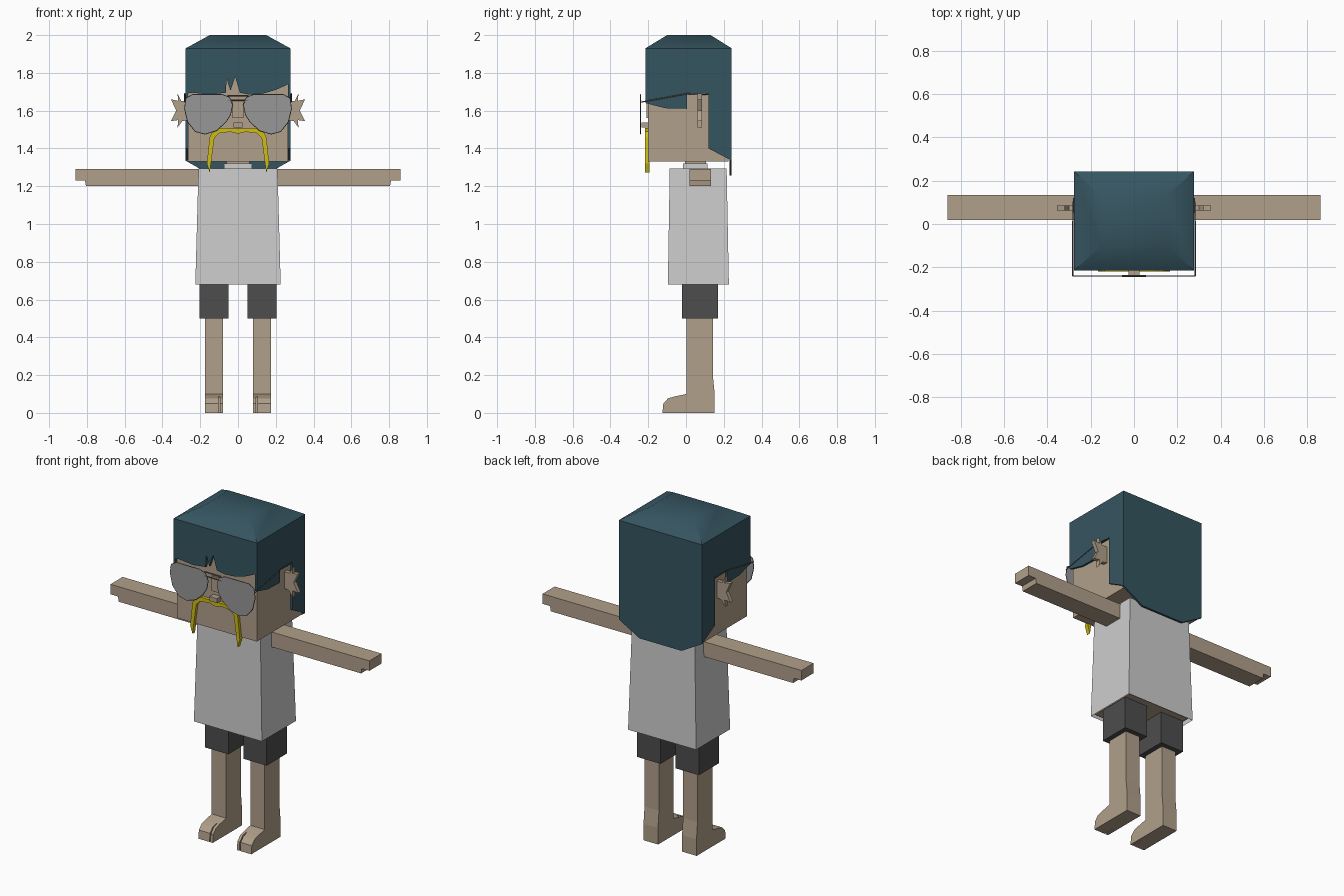
import bpy, bmesh
from mathutils import Vector

cube = bpy.data.objects.get("Cube")
if cube:
    bpy.data.objects.remove(cube, do_unlink=True)


def material(name, r, g, b):
    m = bpy.data.materials.new(name)
    m.use_nodes = True
    m.diffuse_color = (r, g, b, 1)
    m.node_tree.nodes["Principled BSDF"].inputs["Base Color"].default_value = (r, g, b, 1)
    return m


SKIN = material("skin", .44, .35, .255)
HAIR = material("dark teal hair", .036, .09, .117)
SHIRT = material("light grey shirt", .61, .61, .61)
SHORTS = material("charcoal shorts", .075, .075, .075)
LENS = material("grey lens", .31, .31, .31)
FRAME = material("dark frame", .12, .12, .12)
YELLOW = material("yellow moustache", .62, .5, .008)


def finish(name, bm, mat, mirror=False):
    bmesh.ops.recalc_face_normals(bm, faces=bm.faces)
    me = bpy.data.meshes.new(name)
    bm.to_mesh(me)
    bm.free()
    me.materials.append(mat)
    ob = bpy.data.objects.new(name, me)
    bpy.context.collection.objects.link(ob)
    if mirror:
        ob.modifiers.new("mirror", "MIRROR").use_clip = False
    return ob


def prism(name, outline, axis, a, b, mat, mirror=False):
    """Extrude a 2D outline along an axis from a to b."""
    place = {"x": lambda u, v: (a, u, v), "y": lambda u, v: (u, a, v)}[axis]
    bm = bmesh.new()
    face = bm.faces.new([bm.verts.new(place(u, v)) for u, v in outline])
    ext = bmesh.ops.extrude_face_region(bm, geom=[face])
    move = Vector((b - a, 0, 0) if axis == "x" else (0, b - a, 0))
    bmesh.ops.translate(bm, vec=move, verts=[e for e in ext["geom"] if isinstance(e, bmesh.types.BMVert)])
    return finish(name, bm, mat, mirror)


def block(name, low, z0, high, z1, mat, mirror=False, open_bottom=False):
    """Tapered box between two (x0, x1, y0, y1) rectangles."""
    bm = bmesh.new()
    rings = []
    for (x0, x1, y0, y1), z in ((low, z0), (high, z1)):
        rings.append([bm.verts.new((x, y, z)) for x, y in ((x0, y0), (x1, y0), (x1, y1), (x0, y1))])
    bottom, top = rings
    bm.faces.new(top)
    if not open_bottom:
        bm.faces.new(bottom)
    for i in range(4):
        j = (i + 1) % 4
        bm.faces.new((bottom[i], bottom[j], top[j], top[i]))
    return finish(name, bm, mat, mirror)


def box(name, rect, z0, z1, mat, mirror=False):
    return block(name, rect, z0, rect, z1, mat, mirror)


def wire(name, points, radius, mat, cyclic=False, both=True):
    cu = bpy.data.curves.new(name, "CURVE")
    cu.dimensions = "3D"
    cu.bevel_depth = radius
    cu.bevel_resolution = 0
    cu.use_fill_caps = True
    for side in (1, -1) if both else (1,):
        sp = cu.splines.new("POLY")
        sp.points.add(len(points) - 1)
        for p, (x, y, z) in zip(sp.points, points):
            p.co = (x * side, y, z, 1)
        sp.use_cyclic_u = cyclic
    cu.materials.append(mat)
    bpy.context.collection.objects.link(bpy.data.objects.new(name, cu))


# Head, nose, neck
box("head", (-.265, .265, -.2, .225), 1.33, 1.9, SKIN)
box("nose", (-.025, .025, -.235, -.195), 1.51, 1.537, SKIN)
box("nose_bridge", (-.028, .028, -.21, -.195), 1.56, 1.65, SKIN)
box("neck", (-.06, .06, -.005, .105), 1.28, 1.34, SKIN)
box("collar", (-.075, .075, -.015, .115), 1.28, 1.32, SHIRT)

# Spiky ears
ear = [(.26, 1.65), (.3, 1.65), (.32, 1.69), (.317, 1.652), (.355, 1.66), (.327, 1.6),
       (.355, 1.545), (.317, 1.55), (.32, 1.51), (.295, 1.545), (.26, 1.55)]
prism("ears", ear, "y", .062, .086, SKIN, True)

# Hair: crown, fringe, sides with ear notch, back
crown = block("hair_crown", (-.277, .277, -.215, .242), 1.93, (-.15, .15, -.1, .13), 2.0, HAIR)
fringe = [(-.277, 1.93), (-.277, 1.69), (-.24, 1.695), (-.15, 1.685), (-.065, 1.695), (-.06, 1.77),
          (-.04, 1.705), (-.015, 1.78), (.01, 1.695), (.06, 1.685), (.13, 1.69), (.2, 1.71),
          (.277, 1.745), (.277, 1.93)]
prism("hair_fringe", fringe, "y", -.215, -.2, HAIR)
side = [(-.215, 1.93), (-.215, 1.64), (-.11, 1.613), (.005, 1.61), (.005, 1.69), (.12, 1.69),
        (.12, 1.4), (.242, 1.335), (.242, 1.93)]
prism("hair_sides", side, "x", .265, .277, HAIR, True)
back = [(-.277, 1.93), (-.277, 1.335), (-.14, 1.257), (.14, 1.257), (.277, 1.335), (.277, 1.93)]
prism("hair_back", back, "y", .23, .242, HAIR)

# Sunglasses
lens = [(.03, 1.63), (.045, 1.67), (.085, 1.685), (.24, 1.685), (.275, 1.665), (.282, 1.61),
        (.265, 1.54), (.225, 1.49), (.175, 1.477), (.115, 1.495), (.065, 1.54), (.04, 1.58)]
prism("lenses", lens, "y", -.242, -.238, LENS, True)
wire("lens_frames", [(x, -.24, z) for x, z in lens], .003, FRAME, True)
wire("temples", [(.282, -.24, 1.645), (.282, .005, 1.69), (.279, .12, 1.685)], .003, FRAME)
for z in (1.68, 1.655):
    wire("glasses_bridge", [(-.055, -.24, z), (.055, -.24, z)], .004, FRAME, both=False)

# Drooping moustache
droop = [(0, 1.505), (.09, 1.508), (.135, 1.49), (.15, 1.46), (.165, 1.32), (.15, 1.272),
         (.143, 1.32), (.125, 1.455), (.1, 1.48), (.04, 1.488), (0, 1.478)]
prism("moustache", droop, "y", -.218, -.194, YELLOW, True)

# Body and shirt
box("torso", (-.208, .208, -.083, .213), .692, 1.2, SKIN)
block("shirt", (-.226, .226, -.096, .227), .68, (-.209, .209, -.086, .215), 1.295, SHIRT, open_bottom=True)

# Arms with stepped hands
arm = [(.2, 1.2), (.805, 1.2), (.81, 1.23), (.86, 1.23), (.86, 1.29), (.2, 1.29)]
prism("arms", arm, "y", .018, .133, SKIN, True)

# Shorts, legs, split-toed feet
box("shorts", (.05, .205, -.02, .17), .5, .7, SHORTS, True)
leg = [(.15, 0), (.152, .1), (.142, .2), (.142, .52), (.002, .52), (.002, .1), (-.06, .087), (-.06, 0)]
prism("legs", leg, "x", .08, .176, SKIN, True)
toe = [(-.06, 0), (-.06, .087), (-.095, .077), (-.12, .05), (-.125, 0)]
prism("big_toes", toe, "x", .08, .096, SKIN, True)
prism("small_toes", toe, "x", .102, .176, SKIN, True)

# Soft crown edges
bpy.ops.object.select_all(action="DESELECT")
crown.select_set(True)
bpy.context.view_layer.objects.active = crown
bpy.ops.object.shade_smooth_by_angle(angle=.7)
